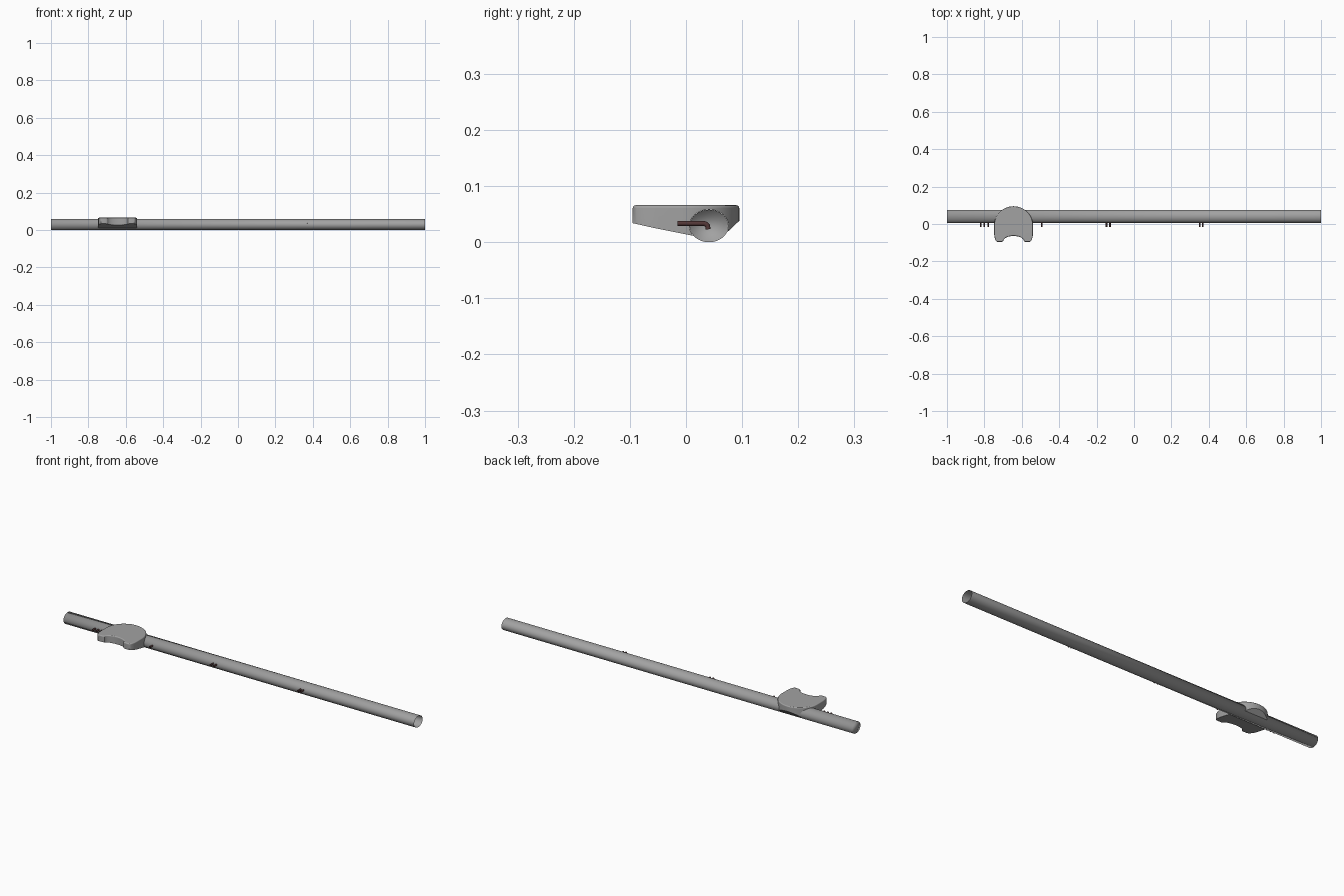
import bpy, bmesh
from math import sin, cos, pi, radians

if "Cube" in bpy.data.objects:
    bpy.data.objects.remove(bpy.data.objects["Cube"])

TUBE_Y, TUBE_Z, RY, RZ = 0.041, 0.029, 0.0345, 0.029
PLATE_X = -0.644


def material(name, color):
    mat = bpy.data.materials.new(name)
    mat.diffuse_color = color
    mat.use_nodes = True
    mat.node_tree.nodes["Principled BSDF"].inputs["Base Color"].default_value = mat.diffuse_color
    return mat


def make_object(name, bm):
    bmesh.ops.recalc_face_normals(bm, faces=bm.faces[:])
    mesh = bpy.data.meshes.new(name)
    bm.to_mesh(mesh)
    bm.free()
    ob = bpy.data.objects.new(name, mesh)
    bpy.context.collection.objects.link(ob)
    return ob


def prism(name, points, offset):
    """Extrude a closed loop of 3D points along an offset."""
    bm = bmesh.new()
    face = bm.faces.new([bm.verts.new(p) for p in points])
    res = bmesh.ops.extrude_face_region(bm, geom=[face], use_keep_orig=True)
    top = [v for v in res["geom"] if isinstance(v, bmesh.types.BMVert)]
    bmesh.ops.translate(bm, verts=top, vec=offset)
    return make_object(name, bm)


def apply_boolean(ob, cutter, op):
    mod = ob.modifiers.new(op, 'BOOLEAN')
    mod.operation, mod.object, mod.solver = op, cutter, 'EXACT'
    bpy.context.view_layer.objects.active = ob
    bpy.ops.object.modifier_apply(modifier=mod.name)
    bpy.data.objects.remove(cutter)


def smooth(ob, angle):
    bpy.ops.object.select_all(action='DESELECT')
    ob.select_set(True)
    bpy.context.view_layer.objects.active = ob
    bpy.ops.object.shade_smooth_by_angle(angle=radians(angle))
    ob.modifiers.new("flat_top_normals", 'WEIGHTED_NORMAL').keep_sharp = True


def ellipse(x, grow=0.0, n=48):
    return [(x, TUBE_Y + (RY + grow) * cos(2 * pi * i / n),
             TUBE_Z + (RZ + grow) * sin(2 * pi * i / n)) for i in range(n)]


grey = material("mid_grey", (0.36, 0.36, 0.36, 1))
red = material("dark_red", (0.09, 0.04, 0.04, 1))

# Long tube: closed at the left end, open at the right
bm = bmesh.new()
a, b = ([bm.verts.new(p) for p in ellipse(x)] for x in (-1, 1))
for i in range(len(a)):
    j = (i + 1) % len(a)
    bm.faces.new((a[i], a[j], b[j], b[i]))
bm.faces.new(a)
tube = make_object("tube", bm)
for p in tube.data.polygons:
    p.use_smooth = True

# Rest plate outline: round back, straight flanks, notched front
outline = [(0.104 * cos(pi * i / 32), -0.008 + 0.103 * sin(pi * i / 32)) for i in range(33)]
outline += [(-0.104, -0.05), (-0.102, -0.07), (-0.096, -0.088), (-0.088, -0.095), (-0.062, -0.095)]
outline += [(-0.055 * cos(pi * i / 12), -0.091 + 0.027 * sin(pi * i / 12)) for i in range(13)]
outline += [(0.062, -0.095), (0.088, -0.095), (0.096, -0.088), (0.102, -0.07), (0.104, -0.05)]
plate = prism("rest_plate", [(PLATE_X + x, y, -0.02) for x, y in outline], (0, 0, 0.12))

# Side profile that gives the plate its sloping underside
profile = [(-0.12, 0.037), (-0.095, 0.034), (-0.055, 0.025), (-0.012, 0.0165), (0.01, 0.012),
           (0.04, 0.007), (0.065, 0.01), (0.08, 0.024), (0.12, 0.062), (0.12, 0.066), (-0.12, 0.066)]
apply_boolean(plate, prism("cutter", [(-0.8, y, z) for y, z in profile], (0.3, 0, 0)), 'INTERSECT')

# Soften the top rim, then clear the bore of the tube
bm = bmesh.new()
bm.from_mesh(plate.data)
rim = [e for e in bm.edges if all(v.co.z > 0.0655 for v in e.verts)
       and any(abs(f.normal.z) < 0.5 for f in e.link_faces)]
bmesh.ops.bevel(bm, geom=rim, offset=0.005, segments=3, profile=0.5, affect='EDGES')
bm.to_mesh(plate.data)
bm.free()
apply_boolean(plate, prism("cutter", ellipse(-0.9, 0.0003), (0.4, 0, 0)), 'DIFFERENCE')
smooth(plate, 40)

for ob in (tube, plate):
    ob.data.materials.clear()
    ob.data.materials.append(grey)

# Small hooked pins, hollow at the tips, passing through the front of the tube
for k, x in enumerate((-0.82, -0.80, -0.78, -0.493, -0.147, -0.128, 0.352, 0.367)):
    curve = bpy.data.curves.new("pin", 'CURVE')
    curve.dimensions = '3D'
    curve.bevel_depth, curve.bevel_resolution = 0.0045, 2
    path = [(-0.015, 0.0335), (0.032, 0.0335), (0.036, 0.032), (0.0385, 0.029), (0.0395, 0.023)]
    sp = curve.splines.new('POLY')
    sp.points.add(len(path) - 1)
    for pt, (y, z) in zip(sp.points, path):
        pt.co = (x, y, z, 1)
    pin = bpy.data.objects.new(f"pin_{k + 1}", curve)
    bpy.context.collection.objects.link(pin)
    curve.materials.append(red)
